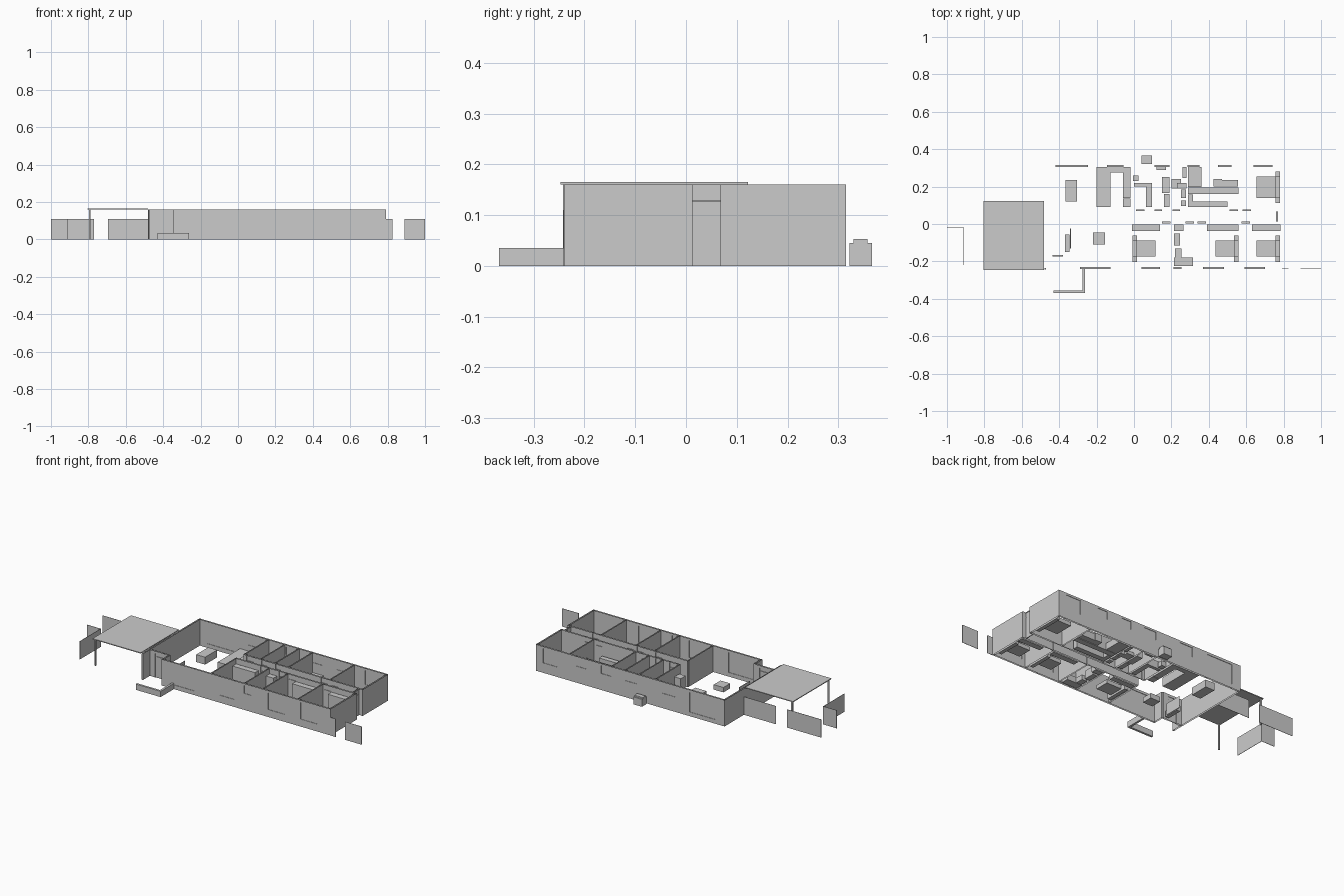
import bpy

H = 0.16      # wall height
T = 0.009     # wall thickness


def box(name, x0, x1, y0, y1, z0, z1, top=True, bottom=True):
    """Box from its limits; walls leave top and bottom open."""
    v = [(x, y, z) for z in (z0, z1) for x, y in ((x0, y0), (x1, y0), (x1, y1), (x0, y1))]
    f = [(0, 1, 5, 4), (1, 2, 6, 5), (2, 3, 7, 6), (3, 0, 4, 7)]
    if bottom:
        f.append((3, 2, 1, 0))
    if top:
        f.append((4, 5, 6, 7))
    me = bpy.data.meshes.new(name)
    me.from_pydata(v, [], f)
    ob = bpy.data.objects.new(name, me)
    bpy.context.collection.objects.link(ob)
    return ob


def wall(name, axis, c, a0, a1, holes=(), t=T):
    """Wall along 'x' or 'y' centred on c; holes are (start, end, sill, head) with an inset pane."""
    def piece(n, s, e, z0, z1, th, top=False, bottom=False):
        if e - s < 1e-4:
            return
        lim = (s, e, c - th / 2, c + th / 2) if axis == 'x' else (c - th / 2, c + th / 2, s, e)
        box(n, *lim, z0, z1, top, bottom)
    pos = a0
    for s, e, z0, z1 in sorted(holes):
        piece(name, pos, s, 0, H, t)
        if z0 > 0:
            piece(name + "_sill", s, e, 0, z0, t, top=True)
        piece(name + "_head", s, e, z1, H, t, bottom=True)
        if z0 == 0:  # door leaf with a transom above
            piece(name + "_door", s, e, 0, 0.127, 0.004, True, True)
            piece(name + "_transom", s, e, 0.129, z1, 0.004)
        else:
            piece(name + "_window", s, e, z0, z1, 0.004)
        pos = e
    piece(name, pos, a1, 0, H, t)


h = T / 2
# Outer walls
wall("front_wall", 'x', -0.24 + h, -0.345, 0.79,
     [(-0.29, -0.125, 0.025, 0.145), (0.04, 0.14, 0.045, 0.147), (0.21, 0.255, 0.1, 0.148),
      (0.37, 0.48, 0.045, 0.147), (0.59, 0.7, 0.045, 0.147)])
wall("back_wall", 'x', 0.315 - h, -0.48, 0.79,
     [(-0.42, -0.245, 0.025, 0.145), (-0.145, -0.055, 0.09, 0.147), (0.11, 0.19, 0.1, 0.148),
      (0.285, 0.35, 0.1, 0.148), (0.45, 0.52, 0.1, 0.148), (0.64, 0.74, 0.06, 0.147)])
wall("left_wall", 'y', -0.48 + h, -0.17, 0.315)
wall("right_wall_front", 'y', 0.79 - h, -0.24, 0.012)
wall("right_wall_back", 'y', 0.79 - h, 0.068, 0.315)
wall("hall_end", 'y', 0.765, 0.012, 0.068, [(0.013, 0.067, 0, 0.155)])
# Recessed entrance
wall("entry_wall", 'x', -0.17, -0.475, -0.345, [(-0.435, -0.38, 0, 0.145)])
wall("entry_side", 'y', -0.345 + h, -0.24, -0.17)
wall("entry_blade", 'y', -0.475, -0.235, -0.17)

# Hallway walls with room doors
wall("hall_front_wall", 'x', 0.008, -0.02, 0.79,
     [(0.15, 0.195, 0, 0.155), (0.275, 0.32, 0, 0.155), (0.34, 0.385, 0, 0.155), (0.575, 0.62, 0, 0.155)])
wall("hall_back_wall", 'x', 0.074, -0.012, 0.79,
     [(0.01, 0.055, 0, 0.155), (0.11, 0.15, 0, 0.155), (0.205, 0.245, 0, 0.155),
      (0.51, 0.555, 0, 0.155), (0.58, 0.625, 0, 0.155)])
# Room dividers
for x in (-0.018, 0.207, 0.332, 0.566):
    wall("front_divider", 'y', x, -0.231, 0.004, t=0.007)
for x in (-0.01, 0.1, 0.195, 0.285, 0.566):
    wall("back_divider", 'y', x, 0.078, 0.306, t=0.007)

# Carport roof and posts
box("carport_roof", -0.805, -0.482, -0.247, 0.122, 0.16, 0.165)
for x, y in ((-0.793, -0.237), (-0.793, 0.112), (-0.475, -0.238)):
    box("carport_post", x - 0.004, x + 0.004, y - 0.004, y + 0.004, 0, 0.16)

# Fence panels
for x0, x1, y0, y1 in ((-0.695, -0.48, 0.127, 0.129), (-1, -0.77, 0.127, 0.129),
                       (-1, -0.91, -0.021, -0.019), (-0.911, -0.909, -0.22, -0.02),
                       (0.79, 0.825, -0.241, -0.239), (0.89, 1, -0.241, -0.239)):
    box("fence_panel", x0, x1, y0, y1, 0, 0.11)

# Entrance planter and outdoor unit
box("planter_front", -0.43, -0.263, -0.368, -0.355, 0, 0.035)
box("planter_side", -0.276, -0.263, -0.355, -0.24, 0, 0.035)
box("outdoor_unit", 0.04, 0.097, 0.322, 0.366, 0, 0.045)
box("outdoor_unit_lid", 0.04, 0.097, 0.33, 0.358, 0.045, 0.053)

# Bedrooms: bed, headboard, two nightstands, wardrobe
for x0, x1, hx, yc in ((0.015, 0.115, -0.008, -0.132), (0.435, 0.535, 0.535, -0.132),
                       (0.655, 0.757, 0.757, -0.132), (0.655, 0.757, 0.757, 0.197)):
    w = 0.043 if yc < 0 else 0.057
    box("bed", x0, x1, yc - w, yc + w, 0.012, 0.035)
    box("headboard", hx, hx + 0.023, yc - w, yc + w, 0, 0.055)
    for s in (-1, 1):
        a, b = sorted((yc + s * w, yc + s * (w + 0.028)))
        box("nightstand", hx, hx + 0.023, a, b, 0, 0.032)
for x0, x1 in ((-0.01, 0.14), (0.215, 0.265), (0.39, 0.56), (0.63, 0.783)):
    box("wardrobe", x0, x1, -0.037, -0.003, 0, 0.13)

# Remaining furniture: name, x0, x1, y0, y1, height
for n, x0, x1, y0, y1, z in (
        ("dining_table", -0.365, -0.305, 0.12, 0.235, 0.045),
        ("sideboard", -0.37, -0.345, -0.15, -0.055, 0.035),
        ("screen", -0.341, -0.338, -0.13, -0.025, 0.07),
        ("coffee_table", -0.22, -0.155, -0.11, -0.045, 0.03),
        ("kitchen_counter_left", -0.2, -0.125, 0.09, 0.305, 0.055),
        ("kitchen_counter_back", -0.125, -0.018, 0.275, 0.305, 0.055),
        ("kitchen_counter_right", -0.06, -0.018, 0.14, 0.275, 0.055),
        ("refrigerator", -0.06, -0.018, 0.09, 0.137, 0.11),
        ("bathtub", 0.215, 0.315, -0.225, -0.18, 0.035),
        ("toilet", 0.22, 0.255, -0.178, -0.13, 0.03),
        ("washbasin", 0.215, 0.245, -0.115, -0.05, 0.05),
        ("stool", -0.005, 0.025, 0.23, 0.26, 0.03),
        ("desk_side", 0.0, 0.065, 0.2, 0.22, 0.045),
        ("desk_long", 0.065, 0.095, 0.09, 0.22, 0.045),
        ("sill_shelf", 0.12, 0.17, 0.29, 0.305, 0.05),
        ("bath_cabinet", 0.15, 0.19, 0.165, 0.25, 0.05),
        ("bath_sink", 0.16, 0.19, 0.09, 0.16, 0.05),
        ("shower_tray", 0.2, 0.25, 0.19, 0.24, 0.02),
        ("laundry_counter", 0.23, 0.28, 0.19, 0.22, 0.05),
        ("washer", 0.25, 0.278, 0.14, 0.185, 0.05),
        ("dryer", 0.25, 0.278, 0.095, 0.125, 0.05),
        ("linen_shelf", 0.26, 0.28, 0.245, 0.305, 0.09),
        ("closet_long", 0.29, 0.56, 0.16, 0.195, 0.08),
        ("closet_short", 0.315, 0.5, 0.09, 0.12, 0.08),
        ("closet_end", 0.29, 0.315, 0.09, 0.158, 0.08),
        ("shower_base", 0.29, 0.36, 0.197, 0.305, 0.04),
        ("vanity", 0.425, 0.47, 0.2, 0.24, 0.045),
        ("bench", 0.47, 0.557, 0.2, 0.235, 0.04)):
    box(n, x0, x1, y0, y1, 0, z)
